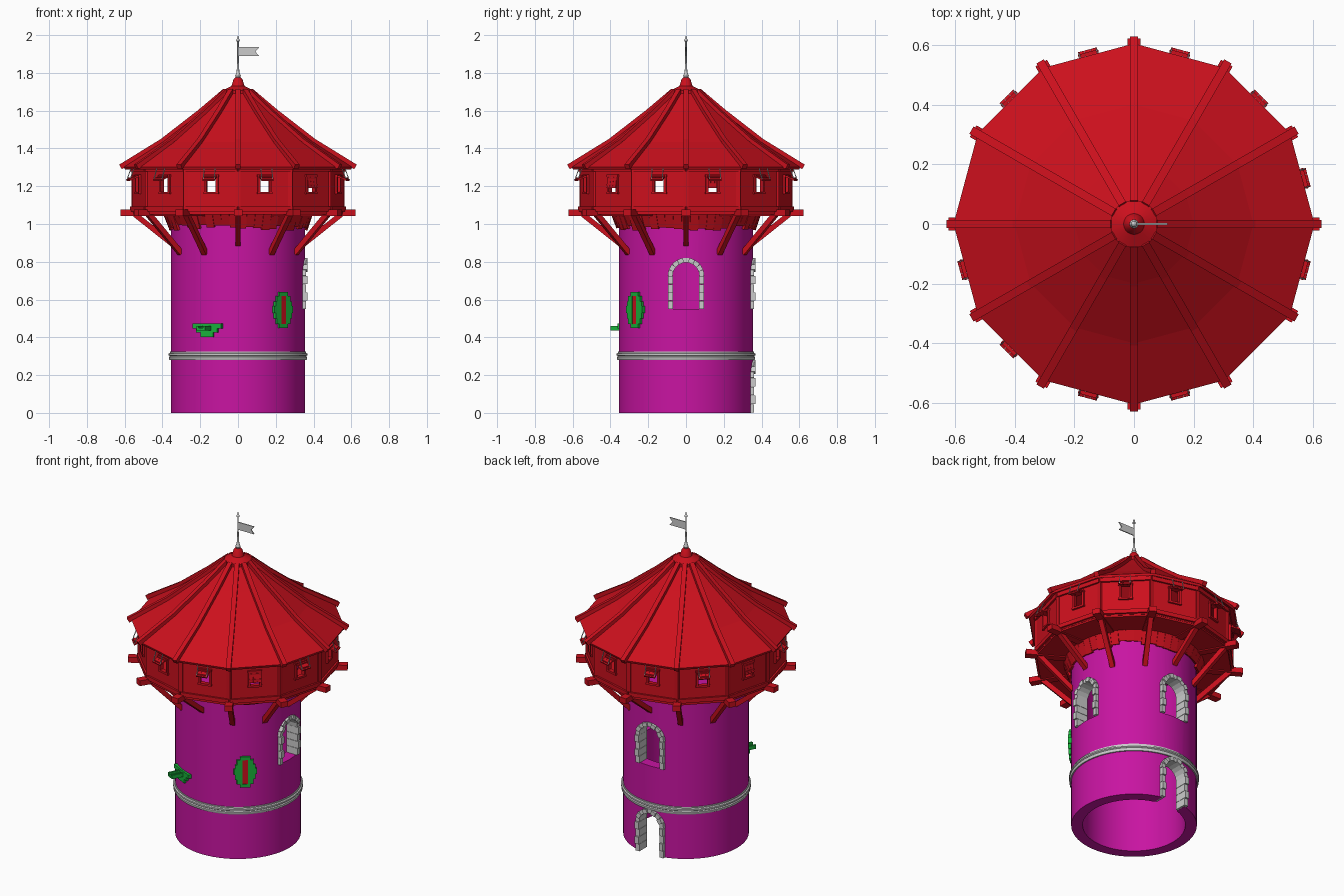
import bpy, bmesh, math, random
from mathutils import Matrix, Vector

if "Cube" in bpy.data.objects:
    bpy.data.objects.remove(bpy.data.objects["Cube"])
random.seed(4)
R, T = Matrix.Rotation, Matrix.Translation
rad = math.radians


def material(name, rgb):
    m = bpy.data.materials.new(name)
    m.diffuse_color = (*rgb, 1)
    m.use_nodes = True
    m.node_tree.nodes["Principled BSDF"].inputs["Base Color"].default_value = m.diffuse_color
    return m


RED = material("red_wood", (0.6, 0.005, 0.012))
PURPLE = material("purple_wall", (0.58, 0.007, 0.36))
GREEN = material("green_stone", (0.01, 0.45, 0.045))


def finish(name, bm, mat=None, smooth=False):
    bmesh.ops.recalc_face_normals(bm, faces=bm.faces)
    me = bpy.data.meshes.new(name)
    bm.to_mesh(me)
    bm.free()
    o = bpy.data.objects.new(name, me)
    bpy.context.collection.objects.link(o)
    if mat:
        me.materials.append(mat)
    if smooth:
        smooth_shade(o)
    return o


def smooth_shade(o):
    bpy.ops.object.select_all(action='DESELECT')
    bpy.context.view_layer.objects.active = o
    o.select_set(True)
    bpy.ops.object.shade_smooth_by_angle(angle=rad(30))


def cube(bm, m, size):
    bmesh.ops.create_cube(bm, size=1, matrix=m @ Matrix.Diagonal((*size, 1)))


def box(bm, deg, r, t, z, size):
    """Box at radius r, sideways offset t, turned to face outward; size = radial, sideways, up."""
    cube(bm, R(rad(deg), 4, 'Z') @ T((r, t, z)), size)


def beam(bm, p, q, w, h):
    """Square timber from p to q."""
    p, q = Vector(p), Vector(q)
    d = (q - p).normalized()
    side = (Vector((0, 0, 1)).cross(d) if abs(d.z) < .999 else Vector((0, 1, 0))).normalized()
    m = Matrix((d, side, d.cross(side))).transposed().to_4x4()
    m.translation = (p + q) / 2
    cube(bm, m, ((q - p).length, w, h))


def polar(r, deg, z, t=0):
    return R(rad(deg), 4, 'Z') @ Vector((r, t, z))


def lathe(bm, prof, n, closed=True):
    rings = [[bm.verts.new(polar(r, 360 * i / n, z)) for i in range(n)] for r, z in prof]
    for k in range(len(prof) if closed else len(prof) - 1):
        j = (k + 1) % len(prof)
        if prof[k][0] == prof[j][0] == 0:
            continue
        for i in range(n):
            a = (i + 1) % n
            bm.faces.new((rings[k][i], rings[k][a], rings[j][a], rings[j][i]))
    bmesh.ops.remove_doubles(bm, verts=bm.verts, dist=1e-5)


def prism(bm, pts, vec):
    f = bm.faces.new([bm.verts.new(p) for p in pts])
    g = bmesh.ops.extrude_face_region(bm, geom=[f])
    bmesh.ops.translate(bm, vec=vec, verts=[v for v in g['geom'] if isinstance(v, bmesh.types.BMVert)])


# Hollow tower wall with arched openings: (angle, bottom, cut bottom, arch centre height)
openings = [("door", 90, 0, -.05, .185), ("back_window", 90, .55, .55, .725), ("right_window", 0, .55, .55, .725)]
bm = bmesh.new()
lathe(bm, [(.355, 0), (.355, 1.075), (0, 1.075), (0, 1.04), (.29, 1.04), (.29, 0)], 64)
tower = finish("tower_wall", bm, PURPLE)
bm = bmesh.new()
for _, deg, _, zb, zc in openings:
    prof = [(-.082, zb), (.082, zb)] + [(.082 * math.cos(rad(a)), zc + .082 * math.sin(rad(a))) for a in range(0, 181, 15)]
    prism(bm, [polar(.2, deg, z, t) for t, z in prof], polar(.25, deg, 0))
cutter = finish("opening_cutter", bm)
cutter.hide_render = True
mod = tower.modifiers.new("openings", 'BOOLEAN')
mod.operation, mod.object, mod.solver = 'DIFFERENCE', cutter, 'EXACT'
bpy.context.view_layer.objects.active = tower
bpy.ops.object.modifier_apply(modifier=mod.name)
bpy.data.objects.remove(cutter)
smooth_shade(tower)

# Stone surrounds of door and windows
for name, deg, z0, _, zc in openings:
    bm = bmesh.new()
    h = (zc - z0) / 4
    for s in (-1, 1):
        for i in range(4):
            d = .075 + .008 * (i % 2)
            box(bm, deg, .285 + d / 2, s * .083, z0 + h * (i + .5), (d, .026, h * .96))
    for i in range(9):
        d = .075 + .008 * (i % 2)
        m = R(rad(deg), 4, 'Z') @ T((.285 + d / 2, 0, zc)) @ R(rad(20 * i + 10 - 90), 4, 'X') @ T((0, 0, .083))
        cube(bm, m, (d, .030, .026))
    finish(name + "_surround", bm)

# Moulded stone band
bm = bmesh.new()
lathe(bm, [(.35, .28), (.362, .28), (.366, .288), (.366, .296), (.36, .3), (.367, .305),
           (.367, .314), (.36, .318), (.36, .325), (.35, .325)], 64)
finish("stone_band", bm, None, True)

# Arrow slit with stepped green stones
bm = bmesh.new()
for z0, z1, w in [(.45, .47, .06), (.47, .50, .095), (.50, .53, .115), (.53, .565, .13),
                  (.565, .59, .115), (.59, .62, .095), (.62, .64, .06)]:
    if z0 < .46 or z0 > .61:
        box(bm, -48.5, .345, 0, (z0 + z1) / 2, (.044, w, z1 - z0))
    else:
        for s in (-1, 1):
            box(bm, -48.5, .345, s * (w / 2 + .016) / 2, (z0 + z1) / 2, (.044, w / 2 - .016, z1 - z0))
finish("slit_surround", bm, GREEN)
bm = bmesh.new()
box(bm, -48.5, .345, 0, .545, (.038, .033, .15))
finish("slit_shutter", bm, RED)

# Drain spout with stepped green stones
bm = bmesh.new()
for z, w in [(.46, .17), (.437, .125), (.413, .075)]:
    box(bm, -117, .345, 0, z, (.04, w, .024))
box(bm, -117, .385, 0, .443, (.1, .05, .012))
for s in (-1, 1):
    box(bm, -117, .385, s * .02, .454, (.1, .012, .014))
finish("drain_spout", bm, GREEN)

# Gallery floor, radial floor beams and struts
bm = bmesh.new()
lathe(bm, [(.35, 1.05), (.56, 1.05), (.56, 1.068), (.35, 1.068)], 12)
finish("gallery_floor", bm, RED)
bm, bs = bmesh.new(), bmesh.new()
for a in range(0, 360, 30):
    box(bm, a, .485, 0, 1.06, (.275, .045, .033))
    foot = .895 if a % 90 == 0 else .845
    beam(bs, polar(.35, a, foot), polar(.545, a, 1.05), .028, .028)
finish("floor_beams", bm, RED)
finish("struts", bs, RED)

# Ragged plank skirt below the gallery
bm = bmesh.new()
for i in range(54):
    a = 360 * i / 54
    beam(bm, polar(.361, a, random.uniform(.965, 1.0)), polar(.39, a, 1.055), .044, .014)
finish("plank_skirt", bm, RED)

# Gallery walls with window holes, rails, posts and frames
A, half, hw, z0, z1 = .536, .1437, .026, 1.17, 1.25
bw, br, bf, bt = (bmesh.new() for _ in range(4))
for k in range(12):
    a = 15 + 30 * k
    side = half - hw
    for s in (-1, 1):
        box(bw, a, A, s * (hw + side / 2), 1.185, (.014, side, .25))
        box(br, a, A + .008, s * (hw + .006), 1.21, (.02, .012, .10))
    box(bw, a, A, 0, (1.06 + z0) / 2, (.014, 2 * hw, z0 - 1.06))
    box(bw, a, A, 0, (1.31 + z1) / 2, (.014, 2 * hw, 1.31 - z1))
    for z in (z0 - .006, z1 + .006):
        box(br, a, A + .008, 0, z, (.022, 2 * hw + .03, .012))
    for z, h in ((1.08, .025), (1.29, .025)):
        box(br, a, A + .006, 0, z, (.024, 2 * half, h))
    beam(br, polar(.552, a - 15, 1.06), polar(.552, a - 15, 1.31), .026, .026)
    # Flap hinged at the window head: two hang nearly shut, the rest are propped open
    shut = a in (165, 315)
    end = (.558, 1.19) if shut else (.603, 1.232)
    for s in (-1, 0, 1):
        beam(bf, polar(A + .01, a, 1.256, s * .022), polar(*end[:1], a, end[1], s * .022), .021, .008)
    for f in (.3, .8):
        r, z = A + .01 + f * (end[0] - A - .01), 1.256 + f * (end[1] - 1.256)
        box(bf, a, r, 0, z + .005, (.01, .07, .008))
    if not shut:
        for s in (-1, 1):
            beam(bt, polar(.6, a, 1.235, s * .03), polar(.575, a, 1.305, s * .03), .004, .004)
finish("gallery_walls", bw, RED)
finish("gallery_frame", br, RED)
finish("window_flaps", bf, RED)
finish("flap_stays", bt)

# Twelve-sided bell-curved roof and its hip rafters
prof = [(.605, 1.303), (.4, 1.435), (.2, 1.59), (.07, 1.70)]
bm = bmesh.new()
lathe(bm, prof + [(r - .006, z - .014) for r, z in reversed(prof)], 12)
finish("roof", bm, RED)
bm = bmesh.new()
hips = [(.622, 1.298)] + prof[1:]
for a in range(0, 360, 30):
    for (r0, h0), (r1, h1) in zip(hips, hips[1:]):
        beam(bm, polar(r0, a, h0 + .004), polar(r1, a, h1 + .004), .028, .028)
finish("hip_rafters", bm, RED)

# Roof cap, finial pole and flag
bm = bmesh.new()
lathe(bm, [(0, 1.69), (.08, 1.69), (.08, 1.708), (.035, 1.73), (.024, 1.765), (.015, 1.775), (0, 1.775)], 24, False)
finish("roof_cap", bm, RED, True)
bm = bmesh.new()
lathe(bm, [(0, 1.77), (.01, 1.77), (.015, 1.784), (.01, 1.797), (.007, 1.81), (.004, 1.88), (.004, 1.965),
           (.01, 1.97), (0, 2.0)], 12, False)
finish("finial_pole", bm, None, True)
bm = bmesh.new()
prism(bm, [(x, -.003, z) for x, z in [(.003, 1.889), (.112, 1.889), (.092, 1.912), (.112, 1.936), (.003, 1.936)]],
      Vector((0, .006, 0)))
finish("flag", bm)
